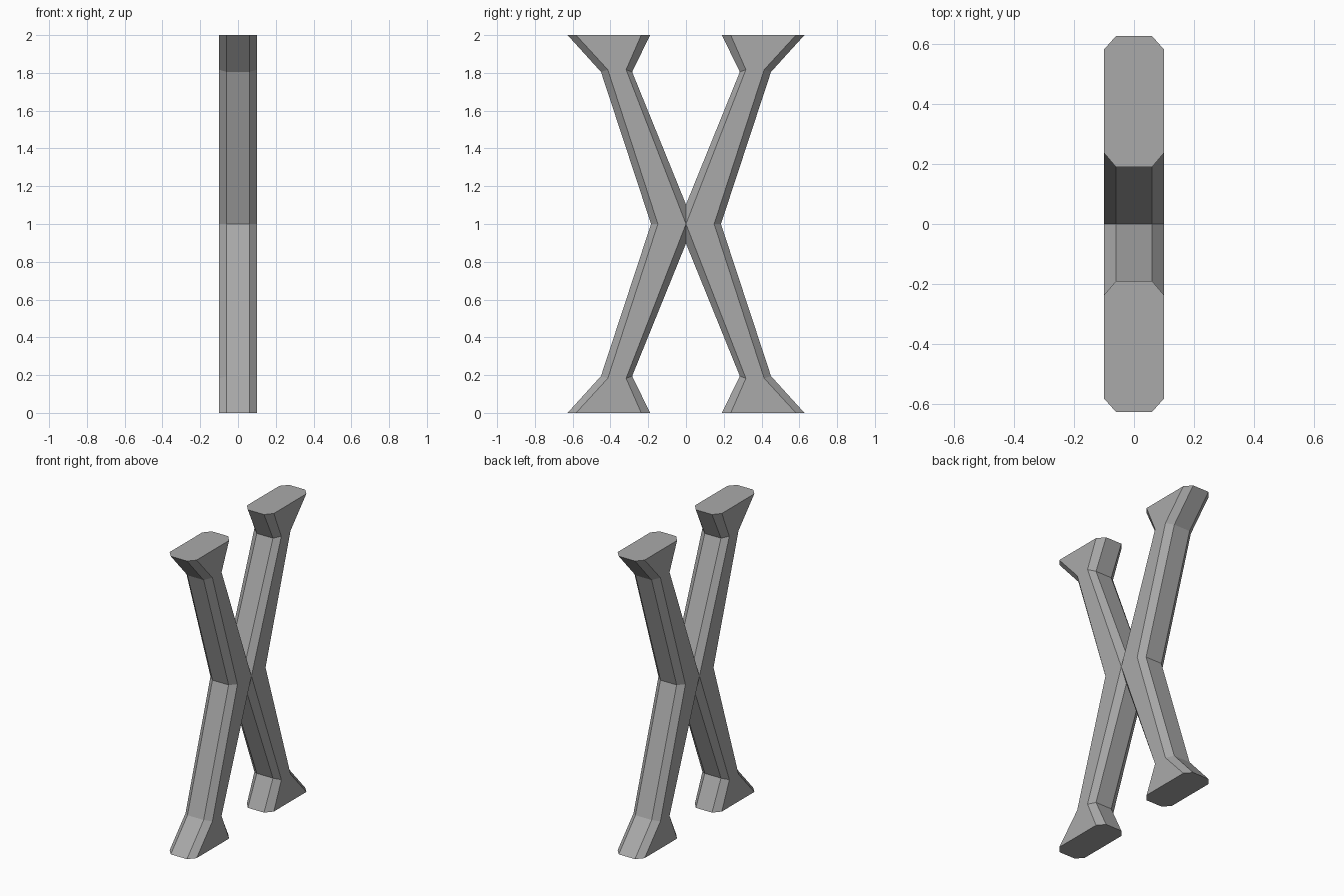
import bpy
import bmesh

cube = bpy.data.objects.get("Cube")
if cube:
    bpy.data.objects.remove(cube, do_unlink=True)

HALF_WIDTH, FLAT = 0.10, 0.06

grey = bpy.data.materials.new("plain grey")
grey.use_nodes = True
colour = (0.4, 0.4, 0.4, 1)
grey.diffuse_color = colour
grey.node_tree.nodes["Principled BSDF"].inputs["Base Color"].default_value = colour

# Lower half of one leg: outer ridge, outer chamfer, inner chamfer, inner ridge,
# then the heights of the ridges and of the chamfers
lower = [
    (0.627, 0.582, 0.237, 0.190, 0.0, 0.0),
    (0.450, 0.414, 0.317, 0.285, 0.195, 0.183),
    (0.185, 0.149, 0.0, -0.042, 1.0, 1.0),
]
upper = [(*s[:4], 2 - s[4], 2 - s[5]) for s in reversed(lower[:-1])]


def section(outer, outer_cut, inner_cut, inner, z, z_cut):
    """Eight-sided ring with chamfered corners."""
    half = [(FLAT, outer, z), (HALF_WIDTH, outer_cut, z_cut),
            (HALF_WIDTH, inner_cut, z_cut), (FLAT, inner, z)]
    return half + [(-x, y, h) for x, y, h in reversed(half)]


# Bent leg, lofted through its sections and capped
bm = bmesh.new()
rings = [[bm.verts.new(p) for p in section(*s)] for s in lower + upper]
for a, b in zip(rings, rings[1:]):
    for i in range(8):
        j = (i + 1) % 8
        bm.faces.new((a[i], a[j], b[j], b[i]))
bm.faces.new(rings[0])
bm.faces.new(rings[-1])
bmesh.ops.recalc_face_normals(bm, faces=bm.faces)

# Trim the leg where it meets its twin
bmesh.ops.bisect_plane(bm, geom=bm.verts[:] + bm.edges[:] + bm.faces[:],
                       plane_co=(0, 0, 0), plane_no=(0, 1, 0), clear_inner=True)
mesh = bpy.data.meshes.new("crossed_legs")
bm.to_mesh(mesh)
bm.free()
mesh.materials.append(grey)

# Mirror front to back to complete the X
legs = bpy.data.objects.new("crossed_legs", mesh)
bpy.context.collection.objects.link(legs)
mirror = legs.modifiers.new("front_and_back", 'MIRROR')
mirror.use_axis = (False, True, False)
